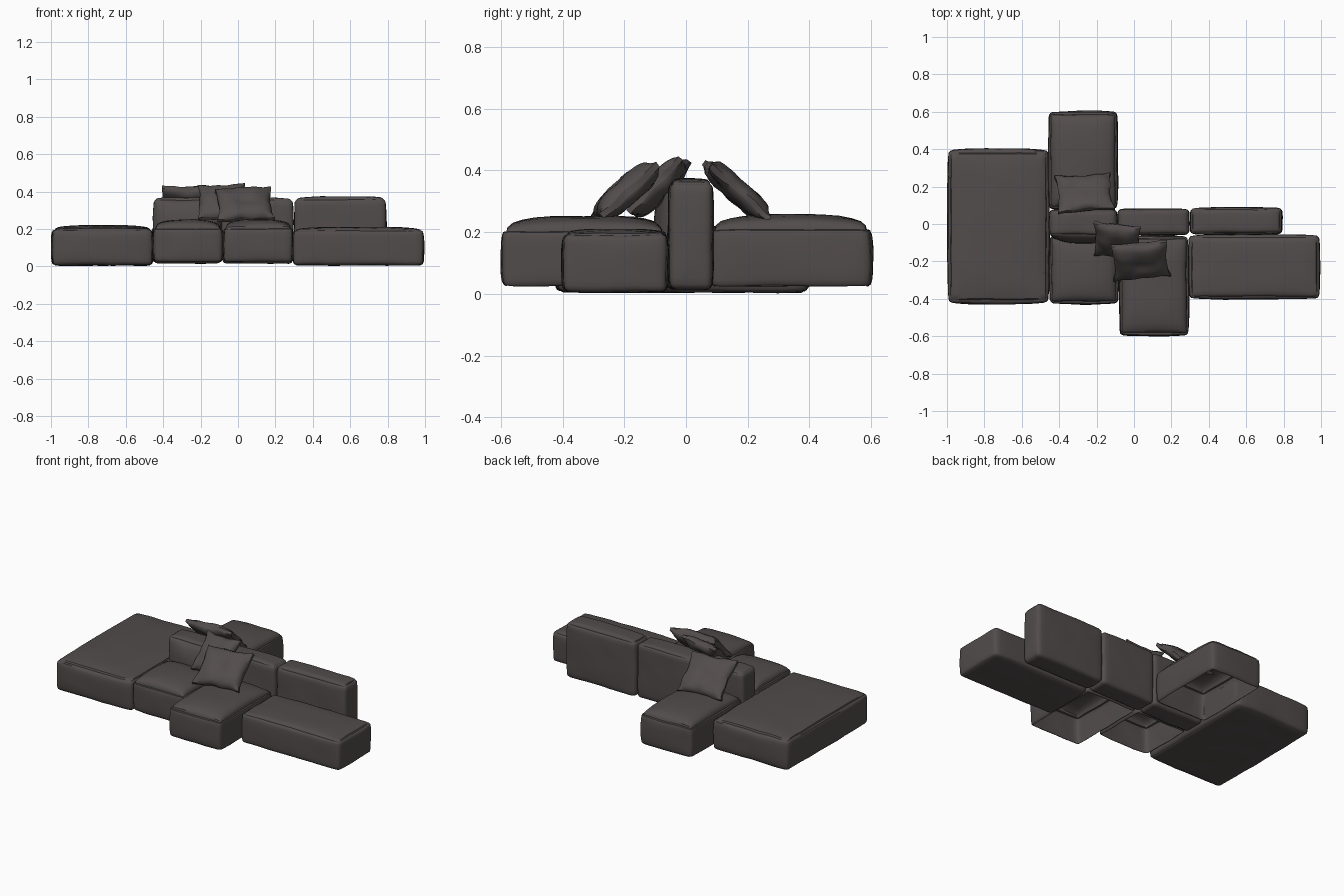
import bpy, bmesh, math
from mathutils import Vector, Matrix, noise

if "Cube" in bpy.data.objects:
    bpy.data.objects.remove(bpy.data.objects["Cube"])

fabric = bpy.data.materials.new("dark taupe fabric")
fabric.diffuse_color = (0.085, 0.072, 0.072, 1)
fabric.use_nodes = True
fabric.node_tree.nodes["Principled BSDF"].inputs["Base Color"].default_value = fabric.diffuse_color


def finish(name, bm, angle=40):
    bmesh.ops.recalc_face_normals(bm, faces=bm.faces)
    me = bpy.data.meshes.new(name)
    bm.to_mesh(me)
    bm.free()
    me.materials.append(fabric)
    ob = bpy.data.objects.new(name, me)
    bpy.context.collection.objects.link(ob)
    bpy.context.view_layer.objects.active = ob
    ob.select_set(True)
    bpy.ops.object.shade_smooth_by_angle(angle=math.radians(angle))
    ob.select_set(False)
    return ob


def block_mesh(cuts):
    bm = bmesh.new()
    bmesh.ops.create_cube(bm, size=2)
    bmesh.ops.subdivide_edges(bm, edges=bm.edges[:], cuts=cuts, use_grid_fill=True)
    return bm


def cushion(name, lo, hi, crown=0.01, bulge=(0.012, 0.012), front=0.0, r=0.018, open_base=False):
    """Soft upholstered block: rounded box with swollen top and sides."""
    bm = block_mesh(13)
    lo, hi = Vector(lo), Vector(hi)
    mid, half = (lo + hi) / 2, (hi - lo) / 2
    half -= Vector((bulge[0], bulge[1], 0))
    if open_base:
        base = [f for f in bm.faces if f.calc_center_median().z < -0.999]
        bmesh.ops.delete(bm, geom=base, context='FACES')
    for v in bm.verts:
        # crowd the grid towards the edges, then round the corners
        t = Vector([math.sin(c * math.pi / 2) for c in v.co])
        p = Vector([t[i] * half[i] for i in range(3)])
        core = Vector([max(-half[i] + r, min(half[i] - r, p[i])) for i in range(3)])
        d = p - core
        if d.length > 1e-6:
            p = core + d.normalized() * r
        # swelling of each side fades out at its borders
        fx, fy, fz = (max(0.0, 1 - abs(c) ** 3) for c in t)
        p.x += t.x * bulge[0] * fz ** 0.5 * (0.4 + 0.6 * fy)
        p.y += t.y * bulge[1] * fz ** 0.5 * (0.4 + 0.6 * fx)
        if t.y < 0:
            p.y += t.y * front * fx * fz
        if t.z > 0:
            p.z -= t.z * crown * (1 - (fx * fy) ** 0.5)
        p += noise.noise_vector((p + mid) * 9) * 0.004
        v.co = p + mid
        v.co.z = max(v.co.z, 0.0)
    finish(name, bm)


def pillow(name, loc, size, lean, twist=0.0, roll=0.0):
    """Loose scatter pillow: pinched corners, swollen centre with a dent."""
    bm = block_mesh(15)
    w, h, thick = (s / 2 for s in size)
    m = (Matrix.Translation(loc) @ Matrix.Rotation(math.radians(twist), 4, 'Z')
         @ Matrix.Rotation(math.radians(lean), 4, 'X')
         @ Matrix.Rotation(math.radians(roll), 4, 'Z'))
    for v in bm.verts:
        x, y, z = v.co
        swell = 0.22 + 0.78 * ((1 - x * x) * (1 - y * y)) ** 0.45
        dent = 0.25 * math.exp(-6 * (x * x + y * y))
        px = x * w * (1 - 0.08 * (1 - y * y))
        py = y * h * (1 - 0.08 * (1 - x * x))
        p = Vector((px, py, z * thick * (swell - dent)))
        p += noise.noise_vector(p * 14 + Vector(loc) * 7) * 0.009
        v.co = m @ p
    finish(name, bm, 50)


# Low modules
cushion("large_ottoman", (-1.0, -0.43, 0.005), (-0.45, 0.405, 0.22), crown=0.022, bulge=(0.015, 0.02))
cushion("right_bench", (0.29, -0.405, 0.005), (0.995, -0.055, 0.21), crown=0.015, bulge=(0.012, 0.012))

# Seats, hollow underneath
cushion("left_seat", (-0.455, -0.43, 0.02), (-0.08, -0.06, 0.25), 0.045, (0.01, 0.012), open_base=True)
cushion("middle_seat", (-0.08, -0.60, 0.02), (0.295, -0.06, 0.252), 0.045, (0.01, 0.014), open_base=True)
cushion("rear_seat", (-0.46, 0.075, 0.02), (-0.085, 0.605, 0.258), 0.045, (0.01, 0.014), open_base=True)

# Backrests
cushion("left_backrest", (-0.455, -0.065, 0.015), (-0.088, 0.078, 0.37), 0.01, (0.006, 0.006), front=0.04)
cushion("middle_backrest", (-0.088, -0.06, 0.015), (0.296, 0.082, 0.368), 0.01, (0.006, 0.006))
cushion("right_backrest", (0.298, -0.058, 0.015), (0.795, 0.09, 0.375), 0.014, (0.01, 0.008))

# Scatter pillows
pillow("front_pillow", (0.035, -0.195, 0.33), (0.30, 0.25, 0.10), 42, 3, 3)
pillow("leaning_pillow", (-0.09, -0.09, 0.345), (0.25, 0.25, 0.085), 47, -8, 4)
pillow("rear_pillow", (-0.265, 0.165, 0.335), (0.30, 0.26, 0.085), -42, 3, 2)
